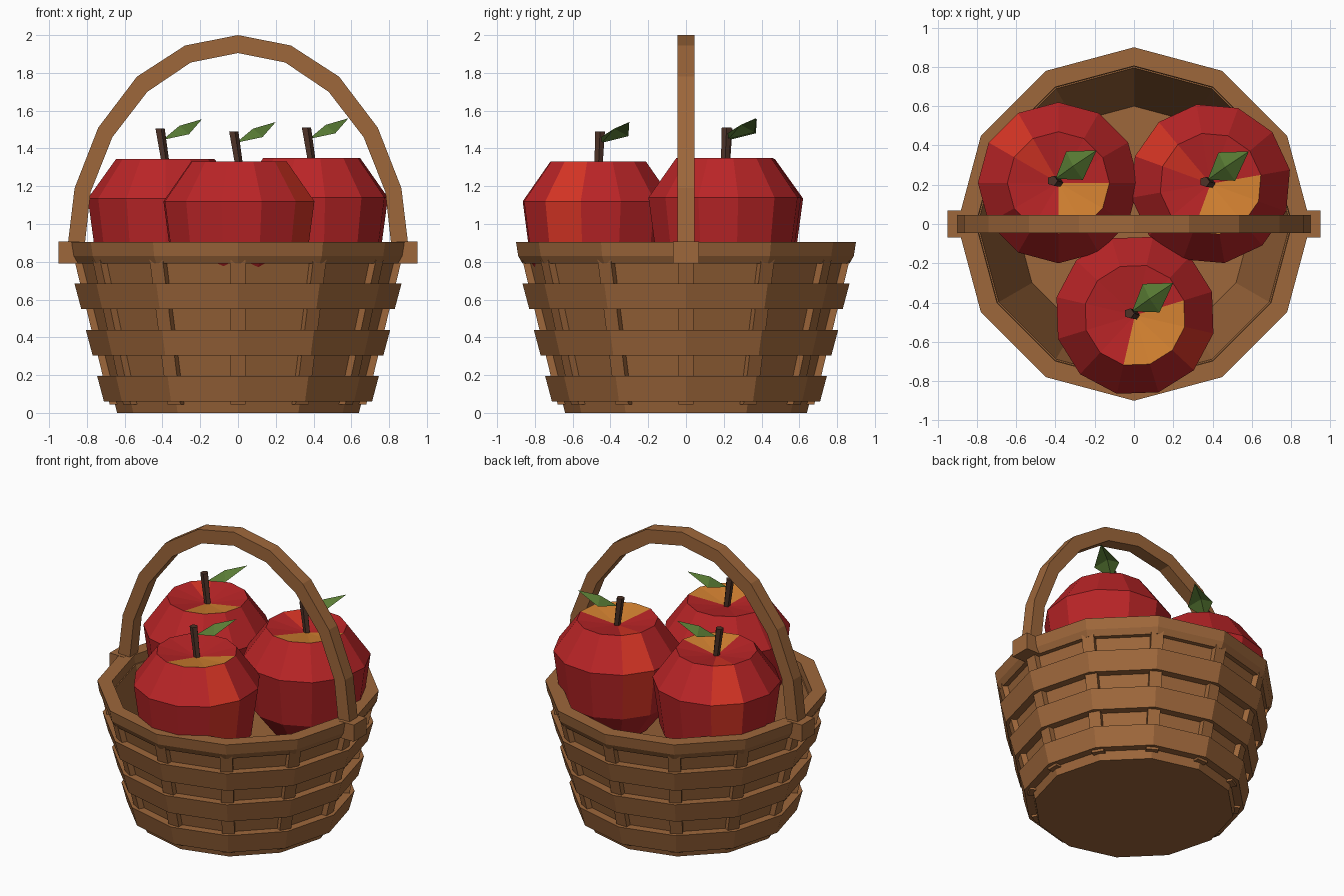
import bpy, bmesh
from math import sin, cos, radians, floor, degrees, atan2
from mathutils import Vector

cube = bpy.data.objects.get("Cube")
if cube:
    bpy.data.objects.remove(cube, do_unlink=True)


def material(name, rgb):
    m = bpy.data.materials.new(name)
    m.use_nodes = True
    m.diffuse_color = (*rgb, 1)
    bsdf = next(n for n in m.node_tree.nodes if n.type == 'BSDF_PRINCIPLED')
    bsdf.inputs["Base Color"].default_value = (*rgb, 1)
    bsdf.inputs["Roughness"].default_value = 0.8
    return m


WOOD = material("wood", (0.34, 0.135, 0.043))
RED = material("apple red", (0.49, 0.018, 0.02))
BRIGHT = material("bright red", (0.68, 0.035, 0.018))
GOLD = material("golden yellow", (0.65, 0.22, 0.03))
STEM = material("stem brown", (0.075, 0.032, 0.02))
LEAF = material("leaf green", (0.1, 0.2, 0.035))
SIDES = 12


def make(name, verts, faces, mats, fix_normals=True):
    mesh = bpy.data.meshes.new(name)
    mesh.from_pydata([tuple(v) for v in verts], [], faces)
    if fix_normals:
        bm = bmesh.new()
        bm.from_mesh(mesh)
        bmesh.ops.recalc_face_normals(bm, faces=bm.faces)
        bm.to_mesh(mesh)
        bm.free()
    for m in mats:
        mesh.materials.append(m)
    ob = bpy.data.objects.new(name, mesh)
    bpy.context.collection.objects.link(ob)
    return ob


def polar(r, angle, z, centre=(0, 0)):
    a = radians(angle)
    return Vector((centre[0] + r * cos(a), centre[1] + r * sin(a), z))


def lathe(name, profile, mats, closed=False, centre=(0, 0), turn=0):
    """Spin (radius, z) points; a zero radius becomes a single pole."""
    verts, rings, faces = [], [], []
    for r, z in profile:
        start, n = len(verts), SIDES if r else 1
        verts += [polar(r, turn + 360 * i / SIDES, z, centre) for i in range(n)]
        rings.append([start + i % n for i in range(SIDES)])
    pairs = list(zip(rings, rings[1:] + rings[:1]))
    for low, high in pairs if closed else pairs[:-1]:
        for i in range(SIDES):
            j = (i + 1) % SIDES
            face = [low[i], low[j], high[j], high[i]]
            faces.append(list(dict.fromkeys(face)))
    return make(name, verts, faces, mats)


def hexahedron(name, corners, mat):
    """Box from eight corners: four below, then four above."""
    sides = [(i, (i + 1) % 4, (i + 1) % 4 + 4, i + 4) for i in range(4)]
    return make(name, corners, sides + [(3, 2, 1, 0), (4, 5, 6, 7)], [mat])


def body_radius(z):
    return 0.64 + 0.245 * z


# Basket shell with thick wall and floor
lathe("basket_body", [(0, 0), (0.64, 0), (body_radius(0.84), 0.84), (0.795, 0.84),
                      (0.6, 0.03), (0, 0.03)], [WOOD])

# Horizontal woven bands
for k, z in enumerate((0.06, 0.305, 0.55)):
    top = z + 0.135
    lathe(f"band_{k + 1}", [(body_radius(z) - 0.01, z), (body_radius(z) + 0.055, z),
                            (body_radius(top) + 0.058, top), (body_radius(top) - 0.01, top)],
          [WOOD], closed=True)

# Rim
lathe("rim", [(0.8, 0.79), (0.865, 0.79), (0.888, 0.83), (0.9, 0.905), (0.805, 0.905)],
      [WOOD], closed=True)

# Upright stakes
for k in range(SIDES):
    angle = 360 * k / SIDES
    side = polar(0.04, angle + 90, 0)
    corners = []
    for z in (0.045, 0.82):
        inner = polar(body_radius(z) - 0.02, angle, z)
        outer = polar(body_radius(z) + 0.028, angle, z)
        corners += [inner - side, outer - side, outer + side, inner + side]
    hexahedron(f"stake_{k + 1}", corners, WOOD)

# Arched handle swept through mirrored outer and inner outlines
outer = [(0.905, 0.85), (0.9, 0.9), (0.865, 1.19), (0.74, 1.51), (0.535, 1.78), (0.28, 1.945)]
inner = [(0.815, 0.85), (0.81, 0.9), (0.78, 1.17), (0.665, 1.46), (0.48, 1.7), (0.25, 1.855)]


def arch(half, peak):
    return half + [(0, peak)] + [(-x, z) for x, z in reversed(half)]


verts, faces = [], []
for (xo, zo), (xi, zi) in zip(arch(outer, 2.0), arch(inner, 1.905)):
    verts += [(xo, -0.045, zo), (xo, 0.045, zo), (xi, 0.045, zi), (xi, -0.045, zi)]
for s in range(0, len(verts) - 4, 4):
    for i in range(4):
        j = (i + 1) % 4
        faces.append((s + i, s + j, s + 4 + j, s + 4 + i))
n = len(verts)
make("handle", verts, faces + [(0, 1, 2, 3), (n - 1, n - 2, n - 3, n - 4)], [WOOD])

# Blocks joining the handle to the rim
for name, s in (("left_handle_block", 1), ("right_handle_block", -1)):
    hexahedron(name, [(s * x, y, z) for z in (0.79, 0.907)
                      for x, y in ((0.84, -0.07), (0.95, -0.07), (0.95, 0.07), (0.84, 0.07))], WOOD)


def apple(name, x, y, lift, turn, gold_from, gold_to, blush):
    # Fruit with a cut golden sector in the top hollow and one bright column
    profile = [(0, 0.6), (0.2, 0.58), (0.365, 0.79), (0.41, 1.12), (0.26, 1.33), (0, 1.285)]
    ob = lathe(name, [(r, z + lift) for r, z in profile], [RED, BRIGHT, GOLD],
               centre=(x, y), turn=turn)
    for p in ob.data.polygons:
        c = p.center - Vector((x, y, 0))
        angle = degrees(atan2(c.y, c.x))
        if c.z > 1.28 + lift and gold_from < angle < gold_to:
            p.material_index = 2
        elif floor((angle - turn) / 30) == floor((blush - turn) / 30) and c.z > 0.75:
            p.material_index = 1

    # Leaning stem
    verts = []
    for r, dx, dy, z in ((0.022, 0.005, 0, 1.27), (0.027, -0.03, 0.01, 1.49)):
        verts += [polar(r, 72 * i, z + lift, (x + dx, y + dy)) for i in range(5)]
    sides = [(i, (i + 1) % 5, (i + 1) % 5 + 5, i + 5) for i in range(5)]
    make(name + "_stem", verts, sides + [(4, 3, 2, 1, 0), (5, 6, 7, 8, 9)], [STEM])

    # Folded diamond leaf: base, right, tip, left, ridge
    points = [(-0.015, 0.02, 1.43), (0.125, 0.015, 1.46), (0.195, 0.165, 1.54),
              (0.04, 0.16, 1.465), (0.075, 0.085, 1.505)]
    make(name + "_leaf", [(x + a, y + b, z + lift) for a, b, z in points],
         [(i, (i + 1) % 4, 4) for i in range(4)], [LEAF], fix_normals=False)


apple("right_apple", -0.385, 0.21, 0.015, 0, -90, 0, 135)
apple("left_apple", 0.39, 0.205, 0.02, 10, -110, 10, 145)
apple("front_apple", 0.005, -0.465, 0, 17, -103, 17, -28)
